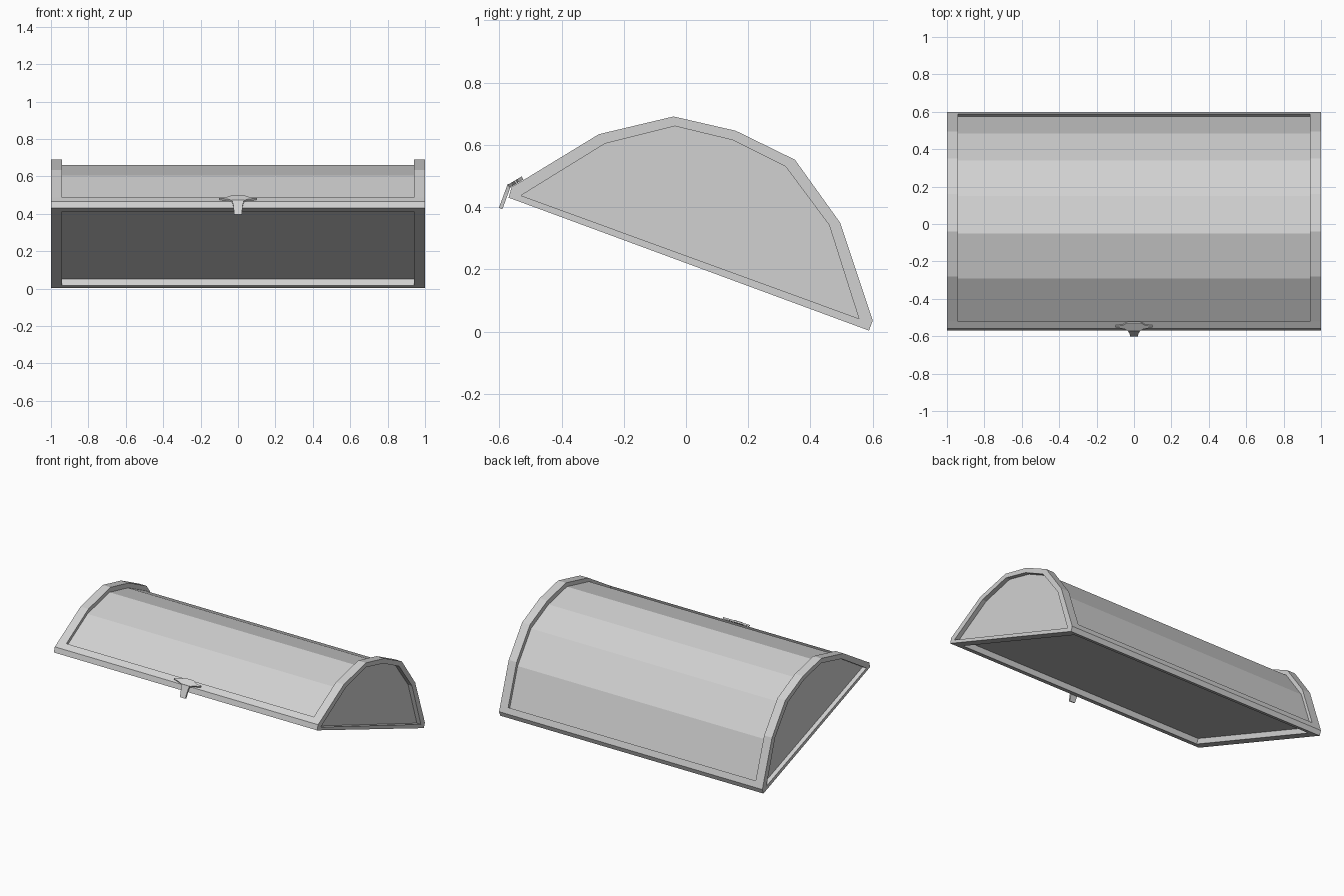
import bpy, bmesh
from mathutils import Vector

if "Cube" in bpy.data.objects:
    bpy.data.objects.remove(bpy.data.objects["Cube"])

grey = bpy.data.materials.new("light grey")
grey.use_nodes = True
COLOUR = (0.64, 0.64, 0.64, 1)
grey.diffuse_color = COLOUR
grey.node_tree.nodes["Principled BSDF"].inputs["Base Color"].default_value = COLOUR


def finish(bm, name):
    bmesh.ops.recalc_face_normals(bm, faces=bm.faces)
    mesh = bpy.data.meshes.new(name)
    bm.to_mesh(mesh)
    bm.free()
    mesh.materials.append(grey)
    obj = bpy.data.objects.new(name, mesh)
    bpy.context.collection.objects.link(obj)
    return obj


def sink(bm, faces, offset):
    """Push a group of faces into the body, leaving walls around it."""
    new = bmesh.ops.extrude_face_region(bm, geom=faces)["geom"]
    bmesh.ops.delete(bm, geom=[f for f in faces if f.is_valid], context="FACES_ONLY")
    verts = [v for v in new if isinstance(v, bmesh.types.BMVert)]
    bmesh.ops.translate(bm, verts=verts, vec=offset)


# Lid cross-section (y, z): front edge, roof, back edge, underside
OUTER = [(-.57, .43), (-.56, .465), (-.52, .488), (-.28, .634), (-.04, .691),
         (.16, .645), (.35, .552), (.495, .35), (.587, .075), (.6, .035),
         (.588, .003), (.55, .017), (-.518, .411)]
# Matching outline of the recessed end panels
TIP, HEEL = (-.53, .437), (.556, .041)
INNER = [TIP, TIP, (-.49, .462), (-.26, .604), (-.036, .66), (.15, .615),
         (.32, .53), (.46, .342), (.54, .09), HEEL, HEEL, (.53, .051), (-.5, .426)]
STATIONS = (-1, -.94, .94, 1)
N = len(OUTER)
up = Vector((0, .344, .939))  # square to the tilted underside

# Lid body
bm = bmesh.new()
rings = [[bm.verts.new((x, y, z)) for y, z in OUTER] for x in STATIONS]
middle = []
for s in range(3):
    for i in range(N):
        j = (i + 1) % N
        f = bm.faces.new((rings[s][i], rings[s][j], rings[s + 1][j], rings[s + 1][i]))
        if s == 1:
            middle.append(f)

# End frames and their recessed panels
for ring, x in ((rings[0], -1), (rings[-1], 1)):
    inner = {p: bm.verts.new((x, *p)) for p in INNER}
    for i in range(N):
        j = (i + 1) % N
        corners = [ring[i], ring[j], inner[INNER[j]], inner[INNER[i]]]
        bm.faces.new(list(dict.fromkeys(corners)))
    panel = bm.faces.new(list(inner.values()))
    sink(bm, [panel], Vector((-.03 * x, 0, 0)))

# Recessed roof and underside
sink(bm, middle[2:8], up * -.032)
sink(bm, [middle[11]], up * .036)
finish(bm, "lid")


def plate(name, half_outline, origin, along, thickness):
    """Symmetric flat plate: (x, distance along) outline, mirrored in x."""
    bm = bmesh.new()
    along = Vector(along).normalized()
    outline = half_outline + [(-x, t) for x, t in reversed(half_outline)]
    verts = [bm.verts.new(Vector(origin) + Vector((x, 0, 0)) + along * t)
             for x, t in outline]
    face = bm.faces.new(verts)
    normal = Vector((1, 0, 0)).cross(along)
    new = bmesh.ops.extrude_face_region(bm, geom=[face], use_keep_orig=True)["geom"]
    bmesh.ops.translate(bm, verts=[v for v in new if isinstance(v, bmesh.types.BMVert)],
                        vec=normal * thickness)
    return finish(bm, name)


# Latch: winged plate on the rim and a tongue hanging over the front edge
plate("latch_plate", [(.03, 0), (.05, .012), (.1, .024), (.1, .03), (.06, .036), (.035, .052)],
      (0, -.567, .462), (0, .28, .169), .011)
plate("latch_tongue", [(.02, 0), (.025, .05), (.032, .083)],
      (0, -.59, .393), (0, .028, .076), .012)
